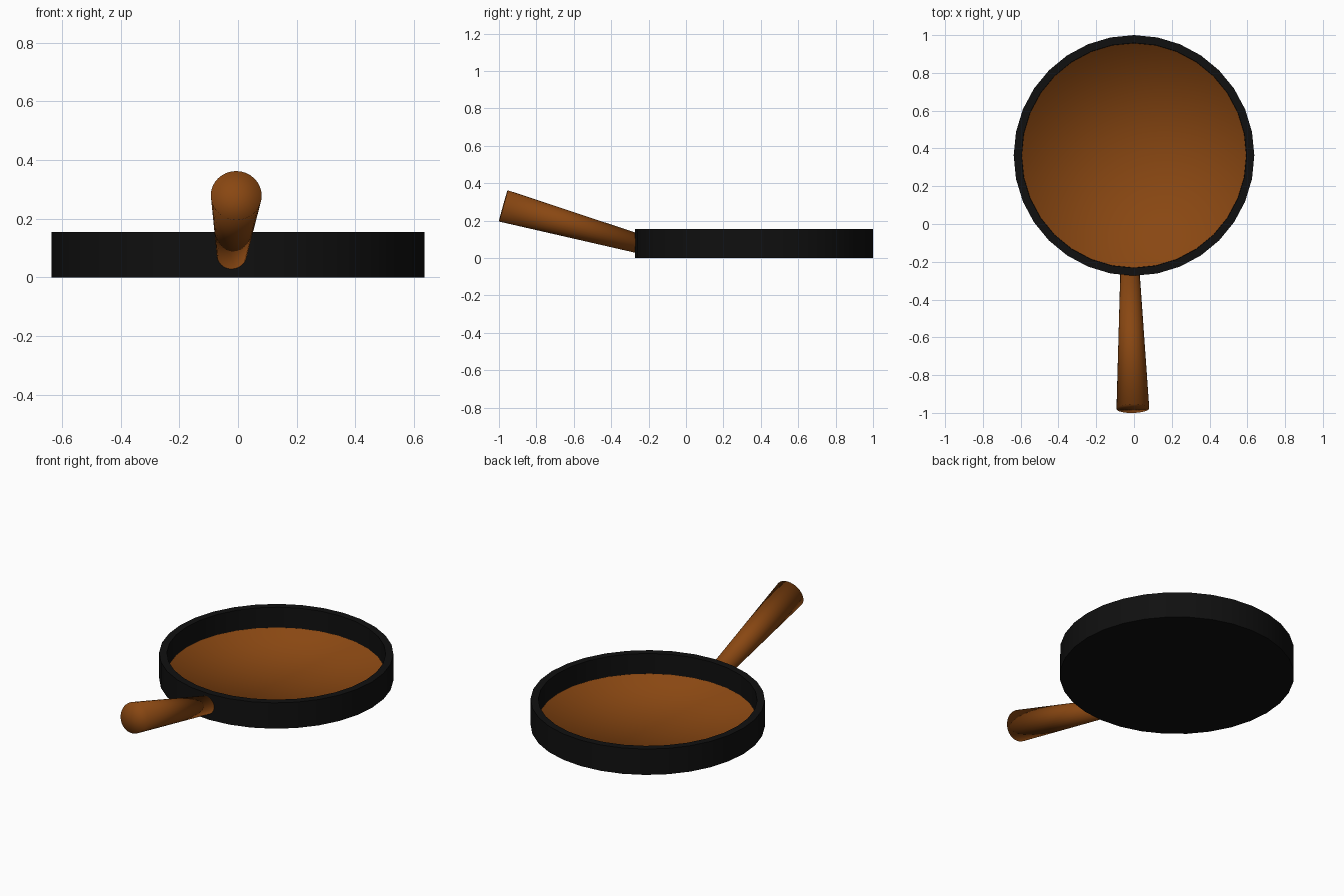
import bpy, bmesh, math
from mathutils import Vector

if "Cube" in bpy.data.objects:
    bpy.data.objects.remove(bpy.data.objects["Cube"])

SIDES = 32
CENTRE = Vector((0, 0.363, 0))


def material(name, rgb):
    m = bpy.data.materials.new(name)
    m.diffuse_color = (*rgb, 1)
    m.use_nodes = True
    m.node_tree.nodes["Principled BSDF"].inputs["Base Color"].default_value = m.diffuse_color
    return m


black = material("black_iron", (0.005, 0.005, 0.005))
brown = material("warm_brown", (0.25, 0.063, 0.006))


def lathe(name, profile, mat, location):
    """Revolve (radius, z) points round z; radius 0 becomes a pole."""
    bm = bmesh.new()
    rings = []
    for r, z in profile:
        if r == 0:
            rings.append([bm.verts.new((0, 0, z))] * SIDES)
        else:
            rings.append([bm.verts.new((r * math.cos(2 * math.pi * i / SIDES),
                                        r * math.sin(2 * math.pi * i / SIDES), z))
                          for i in range(SIDES)])
    for a, b in zip(rings, rings[1:]):
        for i in range(SIDES):
            j = (i + 1) % SIDES
            quad = list(dict.fromkeys((a[i], a[j], b[j], b[i])))
            bm.faces.new(quad)
    for f in bm.faces:
        f.smooth = True
    me = bpy.data.meshes.new(name)
    bm.to_mesh(me)
    bm.free()
    me.materials.append(mat)
    ob = bpy.data.objects.new(name, me)
    ob.location = location
    bpy.context.collection.objects.link(ob)
    return ob


# Pan body: closed base, outer wall, rim and inner wall
body = lathe("pan_body", [(0, 0), (0.637, 0), (0.637, 0.155), (0.595, 0.155),
                          (0.595, 0.024), (0, 0.024)], black, CENTRE)
bpy.context.view_layer.objects.active = body
body.select_set(True)
bpy.ops.object.shade_smooth_by_angle(angle=math.radians(40))
body.select_set(False)

# Cooking surface: shallow disc with a tiny upturned lip, smooth shaded
floor = lathe("pan_floor", [(0.594, 0.034), (0.593, 0.03), (0, 0.03)], brown, CENTRE)

# Handle: flared round bar rising away from the pan
start = Vector((-0.0215, -0.251, 0.076))
end = Vector((-0.006, -0.977, 0.279))
axis = end - start
handle = lathe("handle", [(0, 0), (0.051, 0), (0.0868, axis.length), (0, axis.length)],
               brown, start)
handle.rotation_mode = 'QUATERNION'
handle.rotation_quaternion = axis.to_track_quat('Z', 'Y')
